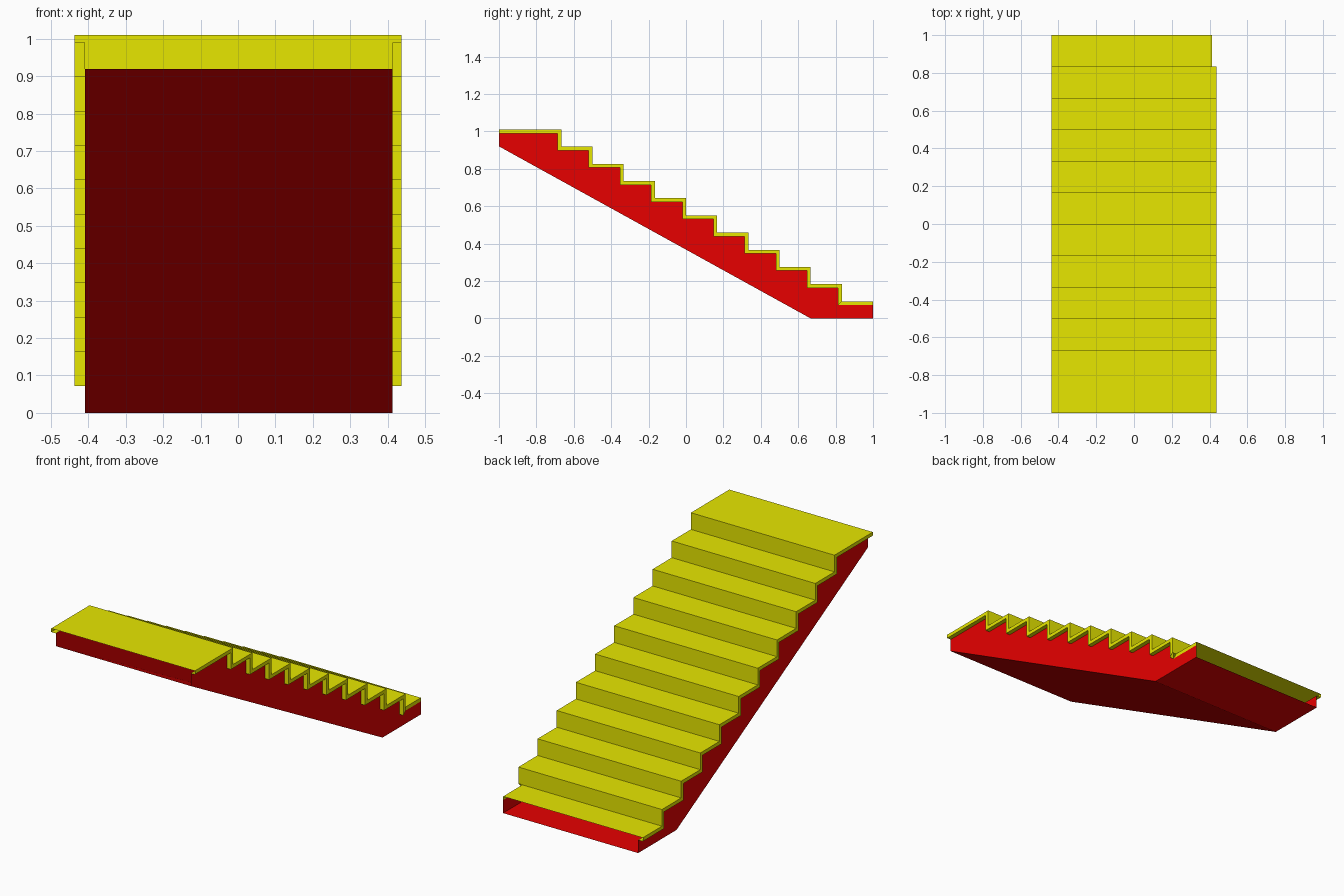
import bpy
import bmesh

cube = bpy.data.objects.get("Cube")
if cube:
    bpy.data.objects.remove(cube, do_unlink=True)

STEPS = 10
RUN = 1 / 6
TOP = 1.01
RISE = TOP / (STEPS + 1)
THICK = 0.02
LEFT, RIGHT = 0.413, -0.409   # sides of the red casing
EDGE = 0.437                  # half width of the yellow covering


def material(name, color):
    mat = bpy.data.materials.new(name)
    mat.use_nodes = True
    mat.diffuse_color = color
    mat.node_tree.nodes["Principled BSDF"].inputs["Base Color"].default_value = color
    return mat


def stair_line(inset):
    """Stepped (y, z) line from the landing down to the end of the last tread."""
    points = [(-1, TOP - inset)]
    for i in range(STEPS):
        y = -1 + (i + 2) * RUN - inset
        points += [(y, TOP - i * RISE - inset), (y, TOP - (i + 1) * RISE - inset)]
    return points + [(1, RISE - inset)]


def ribbon(bm, line_a, xa, line_b, xb):
    """Strip of quads joining a line at x = xa to a matching line at x = xb."""
    a = [bm.verts.new((xa, y, z)) for y, z in line_a]
    b = [bm.verts.new((xb, y, z)) for y, z in line_b]
    for i in range(len(a) - 1):
        bm.faces.new((a[i], a[i + 1], b[i + 1], b[i]))


def finish(name, bm, mat):
    bmesh.ops.remove_doubles(bm, verts=bm.verts, dist=0.0001)
    bmesh.ops.recalc_face_normals(bm, faces=bm.faces)
    mesh = bpy.data.meshes.new(name)
    bm.to_mesh(mesh)
    bm.free()
    mesh.materials.append(mat)
    bpy.context.collection.objects.link(bpy.data.objects.new(name, mesh))


yellow = material("yellow", (0.8, 0.8, 0, 1))
red = material("red", (0.8, 0, 0, 1))
upper, lower = stair_line(0), stair_line(THICK)

# Hollow casing: two stepped cheeks, sloped soffit and floor, open ends and top
bm = bmesh.new()
base = [(-1, 0.92), (1 - 2 * RUN, 0), (1, 0)]
for x in (LEFT, RIGHT):
    bm.faces.new([bm.verts.new((x, y, z)) for y, z in base + lower[::-1]])
ribbon(bm, base, LEFT, base, RIGHT)
finish("stair_casing", bm, red)

# Folded covering: landing, treads and risers, with edge bands and lips below
bm = bmesh.new()
ribbon(bm, upper[:-1], -EDGE, upper[:-1], EDGE)
for edge, side in ((-EDGE, RIGHT), (EDGE, LEFT)):
    ribbon(bm, upper[:-1], edge, lower[:-1], edge)
    ribbon(bm, lower[:-1], edge, lower[:-1], side)
finish("stair_covering", bm, yellow)

# Lowest tread: overhangs on the right only, flush with the casing on the left
bm = bmesh.new()
ribbon(bm, upper[-2:], -EDGE, upper[-2:], LEFT)
ribbon(bm, upper[-2:], -EDGE, lower[-2:], -EDGE)
ribbon(bm, lower[-2:], -EDGE, lower[-2:], RIGHT)
ribbon(bm, upper[-2:], LEFT, lower[-2:], LEFT)
finish("bottom_tread", bm, yellow)
